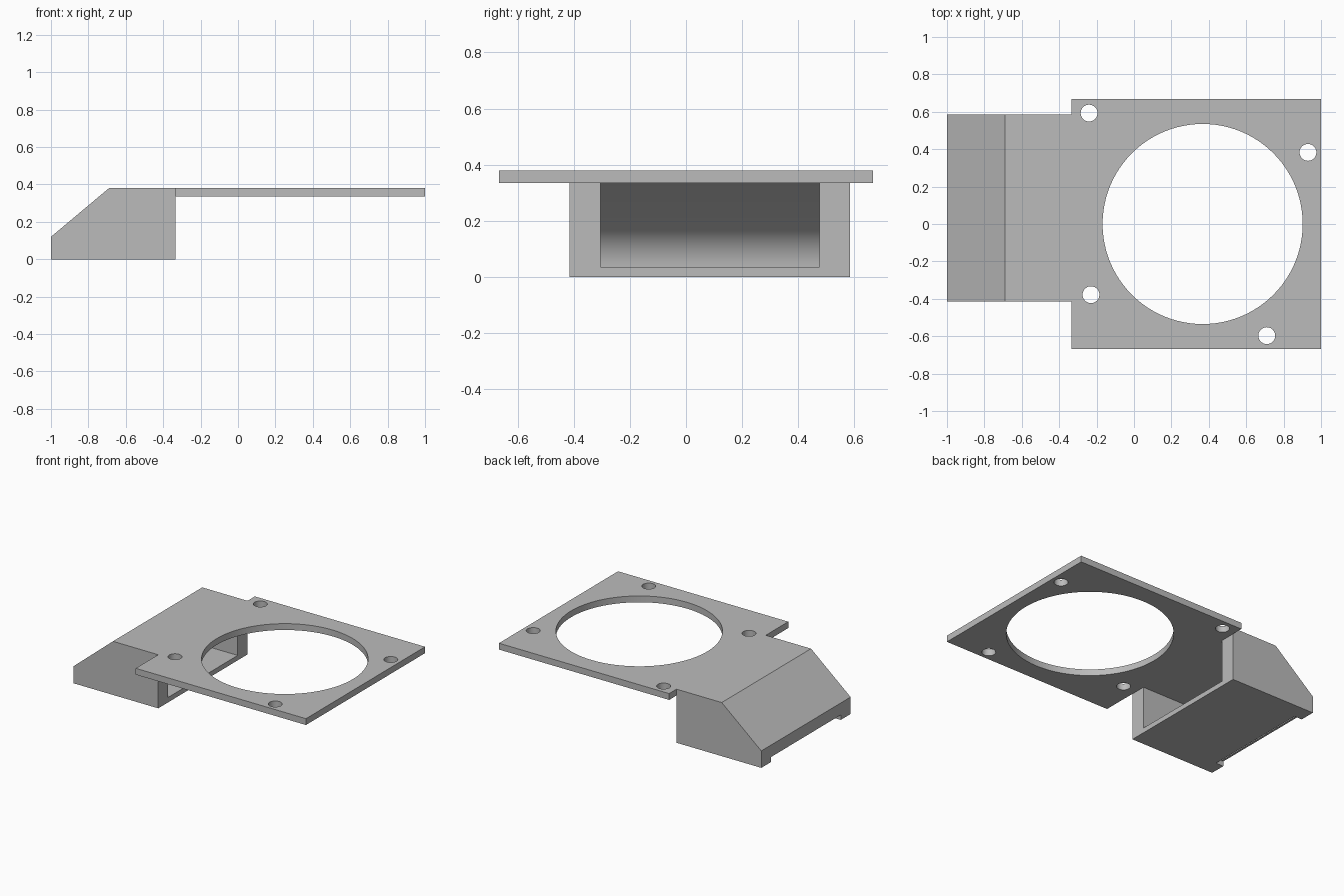
import bpy
import bmesh
from math import sin, cos, radians

cube = bpy.data.objects.get("Cube")
if cube:
    bpy.data.objects.remove(cube, do_unlink=True)

GREY = (0.5, 0.5, 0.5, 1)
grey = bpy.data.materials.new("plain grey")
grey.use_nodes = True
grey.diffuse_color = GREY
grey.node_tree.nodes["Principled BSDF"].inputs["Base Color"].default_value = GREY


def extrude(name, points, offset):
    """Solid made by sweeping a flat outline along an offset."""
    bm = bmesh.new()
    face = bm.faces.new([bm.verts.new(p) for p in points])
    moved = bmesh.ops.extrude_face_region(bm, geom=[face])["geom"]
    bmesh.ops.translate(bm, vec=offset,
                        verts=[v for v in moved if isinstance(v, bmesh.types.BMVert)])
    bmesh.ops.recalc_face_normals(bm, faces=bm.faces)
    mesh = bpy.data.meshes.new(name)
    bm.to_mesh(mesh)
    bm.free()
    mesh.materials.append(grey)
    obj = bpy.data.objects.new(name, mesh)
    bpy.context.collection.objects.link(obj)
    return obj


def side_prism(name, profile, y0, y1):
    return extrude(name, [(x, y0, z) for x, z in profile], (0, y1 - y0, 0))


def cylinder(name, x, y, radius, sides):
    ring = [radians(360 * i / sides) for i in range(sides)]
    return extrude(name, [(x + radius * cos(a), y + radius * sin(a), 0.2) for a in ring],
                   (0, 0, 0.4))


def combine(target, other, operation):
    """Apply a boolean and discard the helper."""
    other.hide_render = True
    mod = target.modifiers.new(operation, 'BOOLEAN')
    mod.operation = operation
    mod.solver = 'EXACT'
    mod.object = other
    bpy.context.view_layer.objects.active = target
    bpy.ops.object.modifier_apply(modifier=mod.name)
    bpy.data.objects.remove(other, do_unlink=True)


TOP, UNDER, FLOOR, JOIN = 0.38, 0.335, 0.035, -0.335

# Outlet housing with a sloped nose
duct = side_prism("fan_duct", [(-1, 0), (JOIN, 0), (JOIN, TOP), (-0.69, TOP), (-1, 0.12)],
                  -0.415, 0.585)

# Air passage: open at the back, curving down to a slot under the nose
radius = 0.17
arc = [(-0.815 - radius * cos(radians(a)), FLOOR + radius * sin(radians(a)))
       for a in range(0, 51, 5)]
passage = ([(-0.2, FLOOR), (-0.94, FLOOR), (-0.94, -0.1), (-1.1, -0.1), (-1.1, FLOOR)]
           + arc + [(-0.72, UNDER), (-0.2, UNDER)])
combine(duct, side_prism("passage_cutter", passage, -0.305, 0.475), 'DIFFERENCE')

# Mounting plate with the large fan opening and four screw holes
plate = extrude("plate", [(JOIN, -0.667, UNDER), (1, -0.667, UNDER),
                          (1, 0.667, UNDER), (JOIN, 0.667, UNDER)], (0, 0, TOP - UNDER))
combine(plate, cylinder("fan_opening", 0.367, 0, 0.535, 96), 'DIFFERENCE')
for x, y in [(-0.24, 0.593), (0.93, 0.383), (-0.23, -0.378), (0.71, -0.597)]:
    combine(plate, cylinder("screw_hole", x, y, 0.045, 40), 'DIFFERENCE')
combine(duct, plate, 'UNION')

# Smooth the curves, keep the edges crisp
bpy.ops.object.select_all(action='DESELECT')
duct.select_set(True)
bpy.context.view_layer.objects.active = duct
bpy.ops.object.shade_smooth_by_angle(angle=radians(30))
